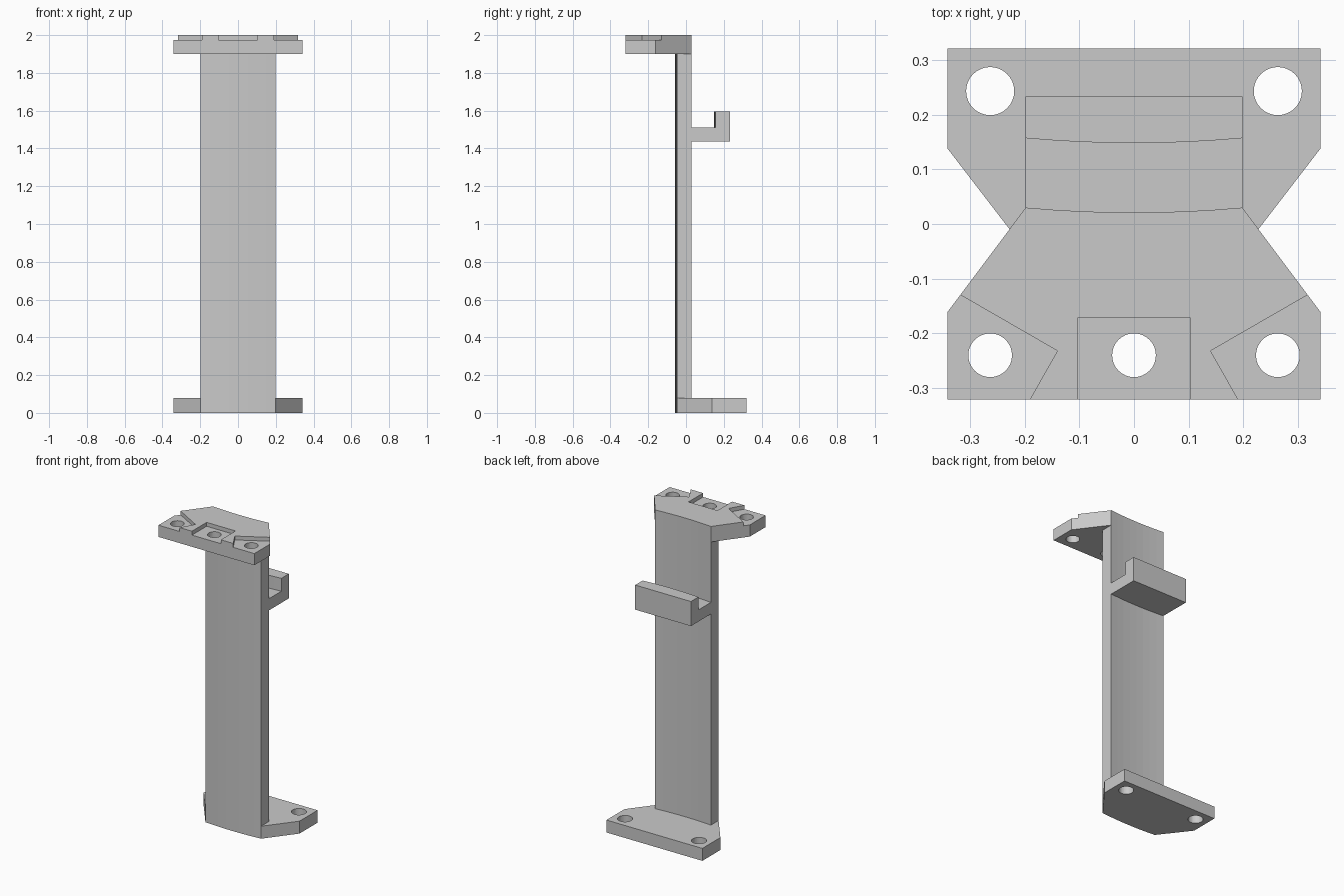
import bpy
import bmesh
from math import cos, sin, tau

if "Cube" in bpy.data.objects:
    bpy.data.objects.remove(bpy.data.objects["Cube"], do_unlink=True)

grey = bpy.data.materials.new("plain grey")
grey.use_nodes = True
colour = (0.59, 0.59, 0.59, 1)
grey.diffuse_color = colour
grey.node_tree.nodes["Principled BSDF"].inputs["Base Color"].default_value = colour

HALF = 0.198   # half width of the column
SAG = 0.009    # depth of its shallow curve


def arc(y_edge, steps=8):
    """Shallow curve from left to right, bulging towards the front."""
    xs = [HALF * (1 - 2 * i / steps) for i in range(steps + 1)]
    return [(x, y_edge - SAG * (1 - (x / HALF) ** 2)) for x in xs]


def prism(name, outline, z0, z1):
    bm = bmesh.new()
    face = bm.faces.new([bm.verts.new((x, y, z0)) for x, y in outline])
    top = bmesh.ops.extrude_face_region(bm, geom=[face])["geom"]
    moved = [v for v in top if isinstance(v, bmesh.types.BMVert)]
    bmesh.ops.translate(bm, verts=moved, vec=(0, 0, z1 - z0))
    bmesh.ops.recalc_face_normals(bm, faces=bm.faces)
    mesh = bpy.data.meshes.new(name)
    bm.to_mesh(mesh)
    bm.free()
    mesh.materials.append(grey)
    obj = bpy.data.objects.new(name, mesh)
    bpy.context.collection.objects.link(obj)
    return obj


def cut(target, outline, z0, z1):
    cutter = prism("cutter", outline, z0, z1)
    cutter.hide_render = True
    mod = target.modifiers.new("cut", "BOOLEAN")
    mod.operation = "DIFFERENCE"
    mod.solver = "EXACT"
    mod.object = cutter
    bpy.context.view_layer.objects.active = target
    bpy.ops.object.modifier_apply(modifier=mod.name)
    bpy.data.objects.remove(cutter, do_unlink=True)


def circle(x, y, r, n=32):
    return [(x + r * cos(tau * i / n), y + r * sin(tau * i / n)) for i in range(n)]


def mirror(points):
    return [(-x, y) for x, y in points]


back, front = arc(0.03), arc(-0.048)

# Curved column between the two plates
prism("column", back + front[::-1], 0.08, 1.9)

# Bottom plate, reaching backwards, with two bolt holes
side = [(0.341, 0.138), (0.341, 0.321)]
bottom = prism("bottom_plate", front[::-1] + side + mirror(side[::-1]), 0, 0.08)
for x in (-0.263, 0.263):
    cut(bottom, circle(x, 0.243, 0.044), -0.1, 0.2)

# Top plate, reaching forwards
side = [(0.341, -0.161), (0.341, -0.321)]
top = prism("top_plate", back[::-1] + side + mirror(side[::-1]), 1.9, 2.0)

# Sunken seats: a square one in the middle and a slanted one at each corner
corner = [(0.14, -0.232), (0.24, -0.408), (0.5, -0.408), (0.494, -0.028)]
middle = [(-0.103, -0.172), (-0.103, -0.4), (0.103, -0.4), (0.103, -0.172)]
for seat in (middle, corner, mirror(corner)):
    cut(top, seat, 1.975, 2.1)

# Three bolt holes, one through each seat
for x in (-0.263, 0, 0.263):
    cut(top, circle(x, -0.24, 0.04), 1.8, 2.2)

# Hook on the back: an arm with an upright lip
end = [(-HALF, 0.233), (HALF, 0.233)]
prism("hook_arm", back + end, 1.437, 1.512)
prism("hook_lip", arc(0.157) + end, 1.512, 1.595)
